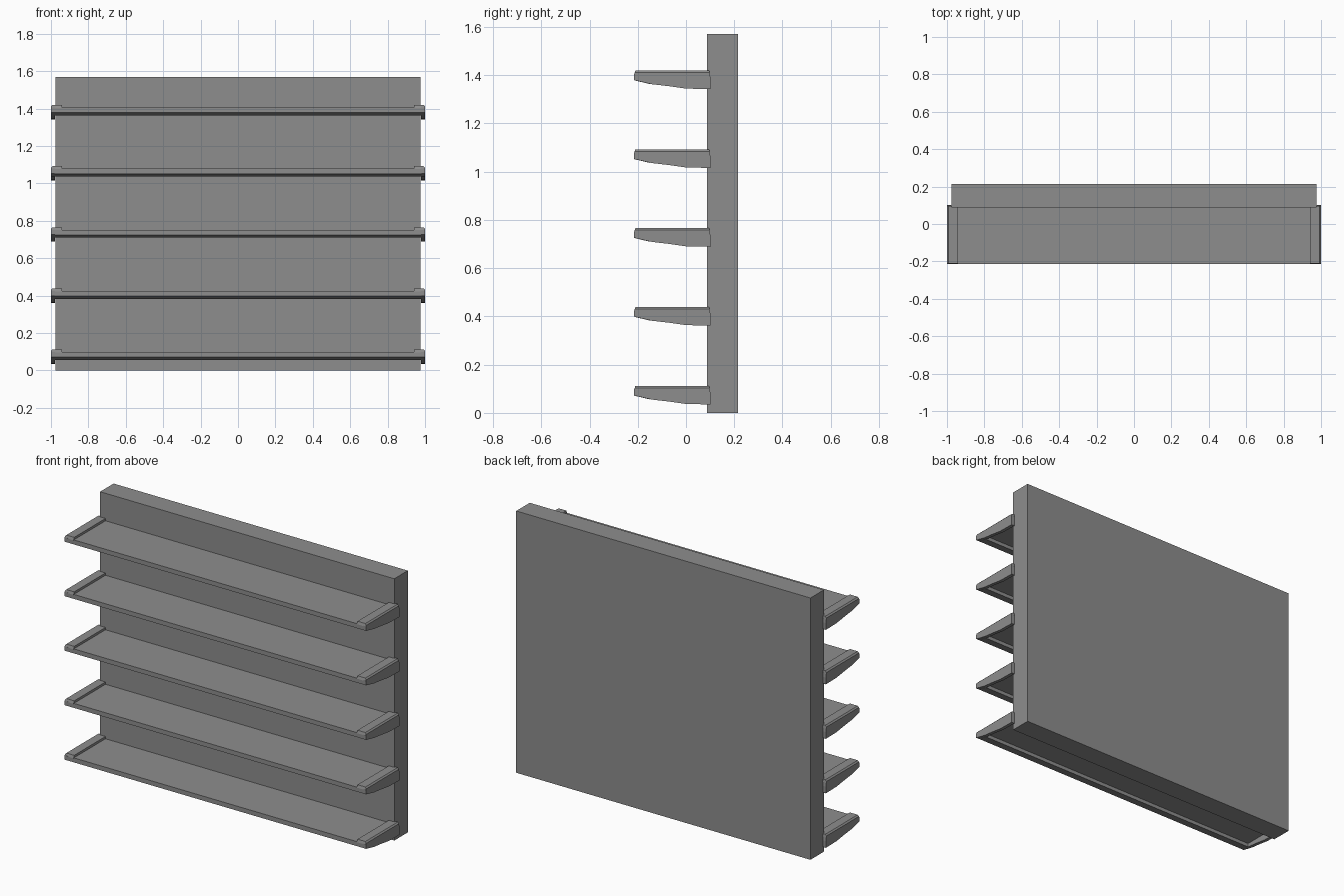
import bpy
import bmesh

cube = bpy.data.objects.get("Cube")
if cube:
    bpy.data.objects.remove(cube, do_unlink=True)

GREY = (0.27, 0.27, 0.27, 1.0)
grey = bpy.data.materials.new("shelf grey")
grey.use_nodes = True
grey.diffuse_color = GREY
grey.node_tree.nodes["Principled BSDF"].inputs["Base Color"].default_value = GREY


def prism(name, profile, x0, x1, bevel=0.0):
    """Extrude a (y, z) profile from x0 to x1, optionally chamfering the outer top edges."""
    bm = bmesh.new()
    face = bm.faces.new([bm.verts.new((x0, y, z)) for y, z in profile])
    extruded = bmesh.ops.extrude_face_region(bm, geom=[face])["geom"]
    moved = [v for v in extruded if isinstance(v, bmesh.types.BMVert)]
    bmesh.ops.translate(bm, verts=moved, vec=(x1 - x0, 0, 0))
    bmesh.ops.recalc_face_normals(bm, faces=bm.faces)
    if bevel:
        top = max(z for y, z in profile)
        edges = [e for e in bm.edges
                 if all(v.co.x > x1 - 1e-4 and v.co.z > top - 1e-4 for v in e.verts)]
        bmesh.ops.bevel(bm, geom=edges, offset=bevel, segments=1, affect='EDGES')
    mesh = bpy.data.meshes.new(name)
    bm.to_mesh(mesh)
    bm.free()
    mesh.materials.append(grey)
    return mesh


def place(name, mesh, z=0.0, mirrored=False):
    obj = bpy.data.objects.new(name, mesh)
    bpy.context.collection.objects.link(obj)
    obj.location.z = z
    if mirrored:
        obj.modifiers.new("mirror", 'MIRROR').use_axis[0] = True
    return obj


# Upright back panel
panel = [(0.087, 0), (0.215, 0), (0.215, 1.57), (0.087, 1.57)]
place("back_panel", prism("back_panel", panel, -0.976, 0.976))

# Shelf tray with a downturned front lip
tray = prism("shelf_tray", [(-0.213, 0.098), (-0.213, 0.071), (-0.15, 0.056),
                            (-0.15, 0.078), (0.09, 0.078), (0.09, 0.098)], -0.982, 0.982)

# Tapering end plate, and the raised cap that wraps over the shelf end
plate = prism("end_plate", [(-0.215, 0.098), (-0.215, 0.072), (-0.14, 0.055),
                            (-0.07, 0.047), (0.0, 0.037), (0.102, 0.035),
                            (0.102, 0.075), (0.099, 0.098)], 0.979, 1.0)
cap = prism("end_cap", [(-0.215, 0.096), (0.099, 0.096), (0.096, 0.112),
                        (-0.21, 0.112)], 0.94, 1.0, bevel=0.008)

# Five evenly spaced shelves
for i in range(5):
    z = i * 0.3268
    place(f"shelf_tray_{i + 1}", tray, z)
    place(f"end_plates_{i + 1}", plate, z, mirrored=True)
    place(f"end_caps_{i + 1}", cap, z, mirrored=True)
